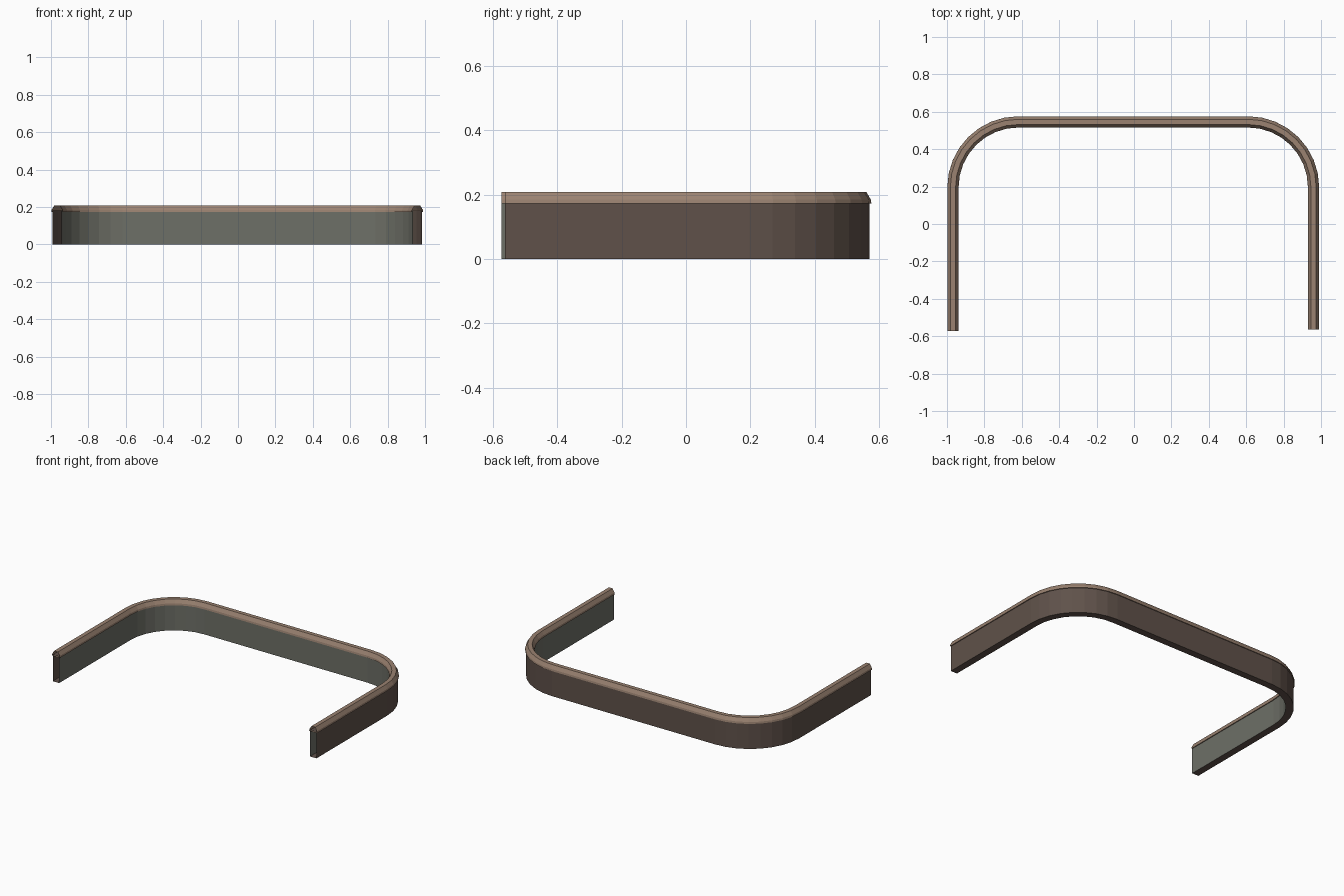
import bpy, math

if "Cube" in bpy.data.objects:
    bpy.data.objects.remove(bpy.data.objects["Cube"])

def material(name, rgb):
    m = bpy.data.materials.new(name)
    m.diffuse_color = (*rgb, 1)
    m.use_nodes = True
    m.node_tree.nodes["Principled BSDF"].inputs["Base Color"].default_value = m.diffuse_color
    return m

OUTER = material("dark brown", (0.115, 0.083, 0.068))
INNER = material("grey green", (0.155, 0.160, 0.135))
CAP = material("light brown", (0.325, 0.225, 0.165))

# U-shaped centre line: points with outward direction and mitre scale
LEFT, RIGHT, BACK, R, N = -0.968, 0.96, 0.546, 0.35, 8

def path():
    pts = [(LEFT, -0.573, -1, 0)]
    for cx, start in ((LEFT + R, 180), (RIGHT - R, 90)):
        for i in range(N + 1):
            a = math.radians(start - 90 * i / N)
            c, s = math.cos(a), math.sin(a)
            pts.append((cx + R * c, BACK - R + R * s, c, s))
    pts.append((RIGHT, -0.563, 1, 0))
    return pts

def sweep(name, profile, mats, face_mats):
    """Sweep a closed (offset, z) profile along the path, ends left open."""
    verts, faces, idx = [], [], []
    P, n = path(), len(profile)
    for x, y, dx, dy in P:
        verts += [(x + o * dx, y + o * dy, z) for o, z in profile]
    for i in range(len(P) - 1):
        for j in range(n):
            k = (j + 1) % n
            faces.append((i*n + j, i*n + k, (i+1)*n + k, (i+1)*n + j))
            idx.append(face_mats[j])
    me = bpy.data.meshes.new(name)
    me.from_pydata(verts, [], faces)
    for m in mats:
        me.materials.append(m)
    me.polygons.foreach_set("material_index", idx)
    ob = bpy.data.objects.new(name, me)
    bpy.context.collection.objects.link(ob)
    return ob

# Low wall: outer side and base brown, inner side grey green
w = 0.024
sweep("wall", [(-w, 0), (w, 0), (w, 0.18), (-w, 0.18)], [OUTER, INNER], [0, 0, 0, 1])

# Bevelled cap rail
sweep("cap_rail", [(-0.03, 0.173), (0.03, 0.173), (0.028, 0.185), (0.014, 0.209),
                   (-0.014, 0.209), (-0.028, 0.185)], [CAP], [0] * 6)
